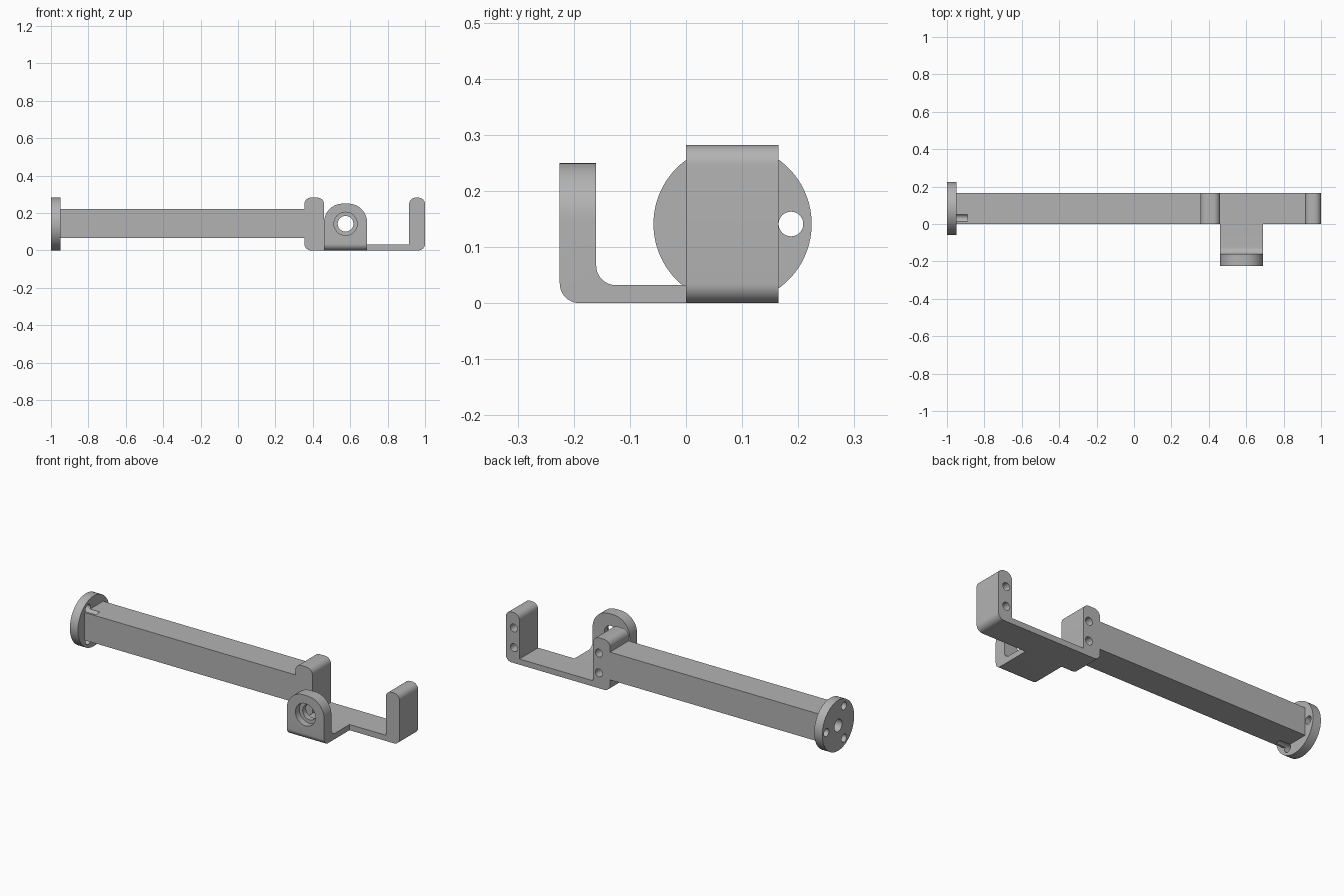
import bpy
import bmesh
import math
from mathutils import Vector

cube = bpy.data.objects.get("Cube")
if cube:
    bpy.data.objects.remove(cube, do_unlink=True)

grey = bpy.data.materials.new("plain grey")
grey.use_nodes = True
colour = (0.45, 0.45, 0.45, 1)
grey.diffuse_color = colour
grey.node_tree.nodes["Principled BSDF"].inputs["Base Color"].default_value = colour


def fillet(corners, steps=10):
    """Turn (u, v, radius) corners into an outline with rounded corners."""
    outline = []
    for i, (u, v, r) in enumerate(corners):
        p = Vector((u, v))
        if r == 0:
            outline.append(p)
            continue
        before = (Vector(corners[i - 1][:2]) - p).normalized()
        after = (Vector(corners[(i + 1) % len(corners)][:2]) - p).normalized()
        centre = p + (before + after) * r
        for k in range(steps + 1):
            a = k / steps * math.pi / 2
            outline.append(centre - after * r * math.cos(a) - before * r * math.sin(a))
    return outline


def prism(name, outline, axis, start, end):
    """Extrude an outline along x (outline in y, z) or along y (outline in x, z)."""
    def place(p, t):
        return (t, p[0], p[1]) if axis == "x" else (p[0], t, p[1])
    bm = bmesh.new()
    face = bm.faces.new([bm.verts.new(place(p, start)) for p in outline])
    extruded = bmesh.ops.extrude_face_region(bm, geom=[face])["geom"]
    shift = Vector(place((0, 0), end - start))
    bmesh.ops.translate(bm, vec=shift, verts=[g for g in extruded if isinstance(g, bmesh.types.BMVert)])
    bmesh.ops.recalc_face_normals(bm, faces=bm.faces)
    mesh = bpy.data.meshes.new(name)
    bm.to_mesh(mesh)
    bm.free()
    mesh.materials.append(grey)
    obj = bpy.data.objects.new(name, mesh)
    bpy.context.collection.objects.link(obj)
    return obj


def rod(name, u, v, radius, axis, start, end, sides=32):
    turn = [2 * math.pi * k / sides for k in range(sides)]
    ring = [(u + radius * math.cos(a), v + radius * math.sin(a)) for a in turn]
    return prism(name, ring, axis, start, end)


def carve(obj, tool, operation="DIFFERENCE"):
    """Apply a boolean and discard its tool."""
    tool.hide_render = True
    mod = obj.modifiers.new("cut", "BOOLEAN")
    mod.operation, mod.solver, mod.object = operation, "EXACT", tool
    bpy.ops.object.select_all(action="DESELECT")
    bpy.context.view_layer.objects.active = obj
    obj.select_set(True)
    bpy.ops.object.modifier_apply(modifier=mod.name)
    bpy.data.objects.remove(tool, do_unlink=True)


MID_Y, MID_Z = 0.083, 0.141
DEPTH = 0.165
ROUND = 0.035

# Mounting disc and long square arm
end_disc = rod("end_disc", MID_Y, MID_Z, 0.141, "x", -1, -0.95, 96)
arm = prism("arm", [(0, 0.065), (DEPTH, 0.065), (DEPTH, 0.22), (0, 0.22)], "x", -0.95, 0.355)

# Three screw holes and the centre hole, running on into the arm
for angle in (0, 120, 240):
    a = math.radians(angle)
    y, z = MID_Y + 0.104 * math.cos(a), MID_Z + 0.104 * math.sin(a)
    carve(end_disc, rod("screw_cutter", y, z, 0.022, "x", -1.1, -0.9))
    if angle:
        carve(arm, rod("notch_cutter", y, z, 0.022, "x", -1, -0.89))
carve(end_disc, rod("centre_cutter", MID_Y, MID_Z, 0.034, "x", -1.1, -0.9))
carve(arm, rod("centre_cutter", MID_Y, MID_Z, 0.034, "x", -1, -0.89))

# U-shaped cradle with two uprights
cradle = prism("cradle", fillet([
    (0.355, 0, ROUND), (1, 0, ROUND), (1, 0.282, ROUND), (0.915, 0.282, ROUND),
    (0.915, 0.032, 0), (0.46, 0.032, 0), (0.46, 0.282, ROUND), (0.355, 0.282, ROUND),
]), "y", 0, DEPTH)

# Blind screw holes in the back of the uprights
for x in (0.424, 0.95):
    for z in (MID_Z - 0.055, MID_Z + 0.055):
        carve(cradle, rod("blind_cutter", x, z, 0.022, "y", 0.06, 0.3))

# L-shaped front tab with an arched top and a counterbored hole
front_tab = prism("front_tab", fillet([
    (0, 0, 0), (0, 0.032, 0), (-0.16, 0.032, ROUND), (-0.16, 0.25, 0),
    (-0.225, 0.25, 0), (-0.225, 0, ROUND),
]), "x", 0.46, 0.69)
arch = prism("arch_cutter", fillet([
    (0.46, -0.1, 0), (0.69, -0.1, 0), (0.69, 0.25, 0.1), (0.46, 0.25, 0.1),
]), "y", -0.4, 0.1)
carve(front_tab, arch, "INTERSECT")
carve(front_tab, rod("hole_cutter", 0.575, 0.142, 0.042, "y", -0.4, -0.1, 48))
carve(front_tab, rod("counterbore_cutter", 0.575, 0.142, 0.062, "y", -0.4, -0.19, 48))

# Smooth curved sides, crisp edges
bpy.ops.object.select_all(action="DESELECT")
for obj in (end_disc, arm, cradle, front_tab):
    obj.select_set(True)
bpy.context.view_layer.objects.active = arm
bpy.ops.object.shade_smooth_by_angle(angle=math.radians(30))
